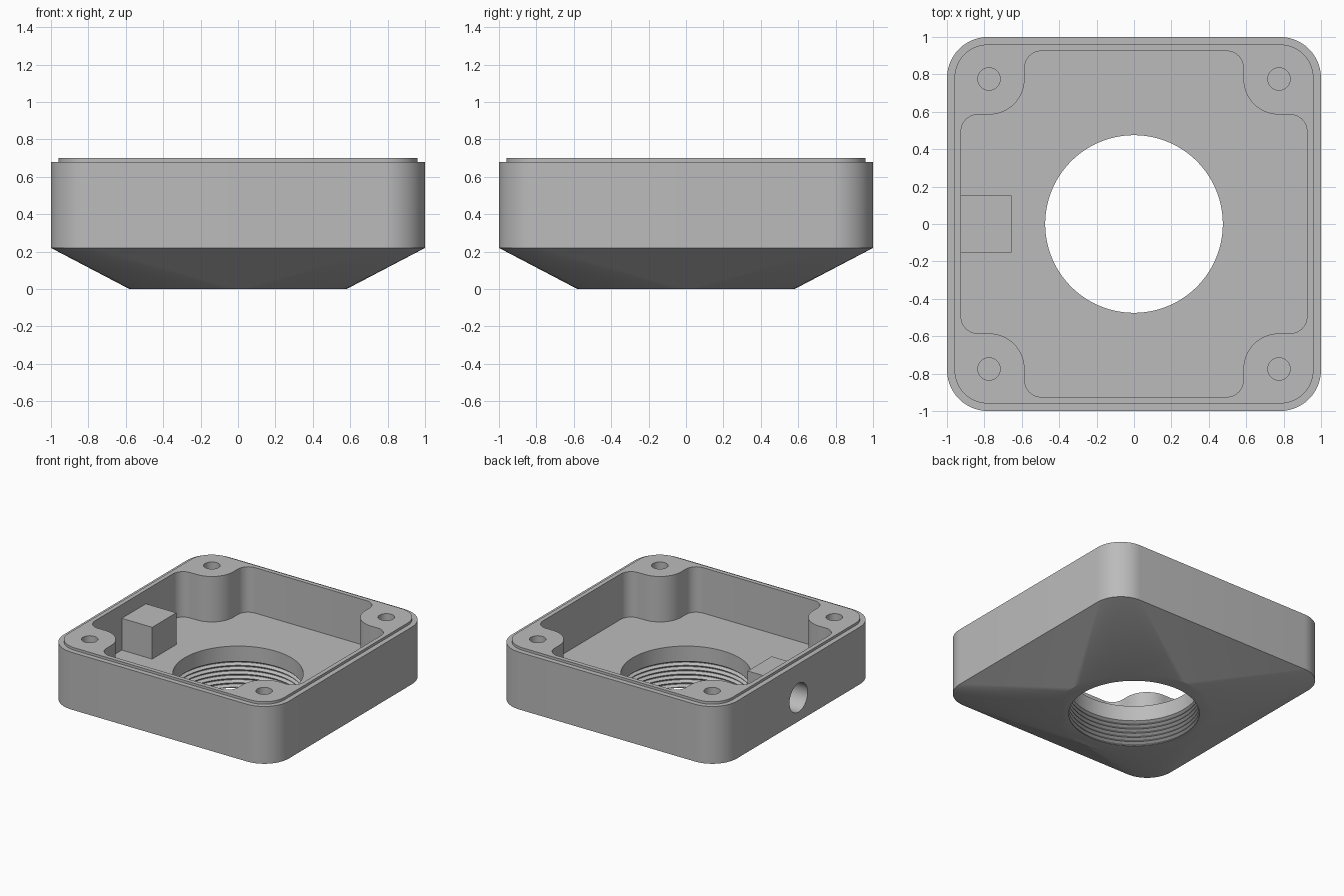
import bpy, bmesh
from math import sin, cos, pi, radians
from mathutils import Matrix

cube = bpy.data.objects.get("Cube")
if cube:
    bpy.data.objects.remove(cube, do_unlink=True)

GREY = (0.5, 0.5, 0.5, 1)
grey = bpy.data.materials.new("plain grey")
grey.use_nodes = True
grey.diffuse_color = GREY
grey.node_tree.nodes["Principled BSDF"].inputs["Base Color"].default_value = GREY

STEPS = 14          # segments per quarter turn
FLOOR = 0.335       # height of the cavity floor
RIM = 0.70
BOSS = 0.775        # screw boss centre


def arc(cx, cy, r, start, end, n=STEPS):
    return [(cx + r * cos(radians(start + (end - start) * i / n)),
             cy + r * sin(radians(start + (end - start) * i / n))) for i in range(n + 1)]


def four_fold(quarter):
    """Repeat a quarter outline around the z axis."""
    out = []
    for turn in range(4):
        c, s = round(cos(turn * pi / 2)), round(sin(turn * pi / 2))
        out += [(c * x - s * y, s * x + c * y) for x, y in quarter]
    return out


def rounded(half, r):
    return four_fold(arc(half - r, half - r, r, 0, 90))


def loft(name, sections):
    """Skin a stack of (outline, z) sections and cap both ends."""
    bm = bmesh.new()
    rings = [[bm.verts.new((x, y, z)) for x, y in pts] for pts, z in sections]
    for a, b in zip(rings, rings[1:]):
        n = len(a)
        for i in range(n):
            j = (i + 1) % n
            bm.faces.new((a[i], a[j], b[j], b[i]))
    bm.faces.new(rings[0][::-1])
    bm.faces.new(rings[-1])
    bmesh.ops.remove_doubles(bm, verts=bm.verts, dist=1e-5)
    bmesh.ops.recalc_face_normals(bm, faces=bm.faces)
    mesh = bpy.data.meshes.new(name)
    bm.to_mesh(mesh)
    bm.free()
    mesh.materials.append(grey)
    obj = bpy.data.objects.new(name, mesh)
    bpy.context.collection.objects.link(obj)
    return obj


def combine(target, tool, operation):
    """Apply a boolean, then discard the tool."""
    tool.hide_render = True
    mod = target.modifiers.new(tool.name, "BOOLEAN")
    mod.operation, mod.object, mod.solver = operation, tool, "EXACT"
    bpy.context.view_layer.objects.active = target
    bpy.ops.object.modifier_apply(modifier=mod.name)
    bpy.data.objects.remove(tool, do_unlink=True)


def circle(r, cx=0, cy=0, n=4 * STEPS):
    return arc(cx, cy, r, 0, 360, n)[:-1]


# Housing: round foot flaring to a rounded square with a stepped lip
body = loft("housing", [
    (rounded(0.58, 0.58), 0), (rounded(1, 0.22), 0.22), (rounded(1, 0.22), 0.68),
    (rounded(0.96, 0.18), 0.68), (rounded(0.96, 0.18), RIM)])

# Cavity that leaves a round screw boss in each corner
wall, fillet, boss_r = 0.925, 0.09, 0.19
edge = BOSS - boss_r
quarter = (arc(wall - fillet, edge - fillet, fillet, 0, 90, 8)
           + arc(BOSS, BOSS, boss_r, 270, 180)
           + arc(edge - fillet, wall - fillet, fillet, 0, 90, 8))
outline = four_fold(quarter)
combine(body, loft("cavity", [(outline, FLOOR), (outline, RIM + 0.1)]), "DIFFERENCE")

# Threaded bore: ring grooves below a plain collar
crest, root, pitch, turns = 0.475, 0.497, 0.035, 6
profile = [(crest, -0.1)]
for i in range(turns):
    z = 0.006 + i * pitch
    profile += [(crest, z), (root, z + pitch * 0.4), (root, z + pitch * 0.5), (crest, z + pitch * 0.9)]
profile.append((crest, FLOOR + 0.1))
combine(body, loft("bore", [(circle(r, n=96), z) for r, z in profile]), "DIFFERENCE")

# Blind screw holes
for sx in (-1, 1):
    for sy in (-1, 1):
        hole = circle(0.06, sx * BOSS, sy * BOSS, 32)
        combine(body, loft("screw_hole", [(hole, 0.38), (hole, RIM + 0.1)]), "DIFFERENCE")

# Cable block against the right wall, with a blind hole from outside
left, right, side = -0.96, -0.655, 0.153
block = [(left, -side), (right, -side), (right, side), (left, side)]
combine(body, loft("cable_block", [(block, FLOOR - 0.05), (block, 0.59)]), "UNION")
port = loft("cable_port", [(circle(0.115, n=48), -0.2), (circle(0.115, n=48), 0.2)])
port.data.transform(Matrix.Translation((-0.92, 0, 0.41)) @ Matrix.Rotation(pi / 2, 4, "Y"))
combine(body, port, "DIFFERENCE")

bpy.ops.object.select_all(action="DESELECT")
body.select_set(True)
bpy.context.view_layer.objects.active = body
bpy.ops.object.shade_smooth_by_angle(angle=radians(25))
